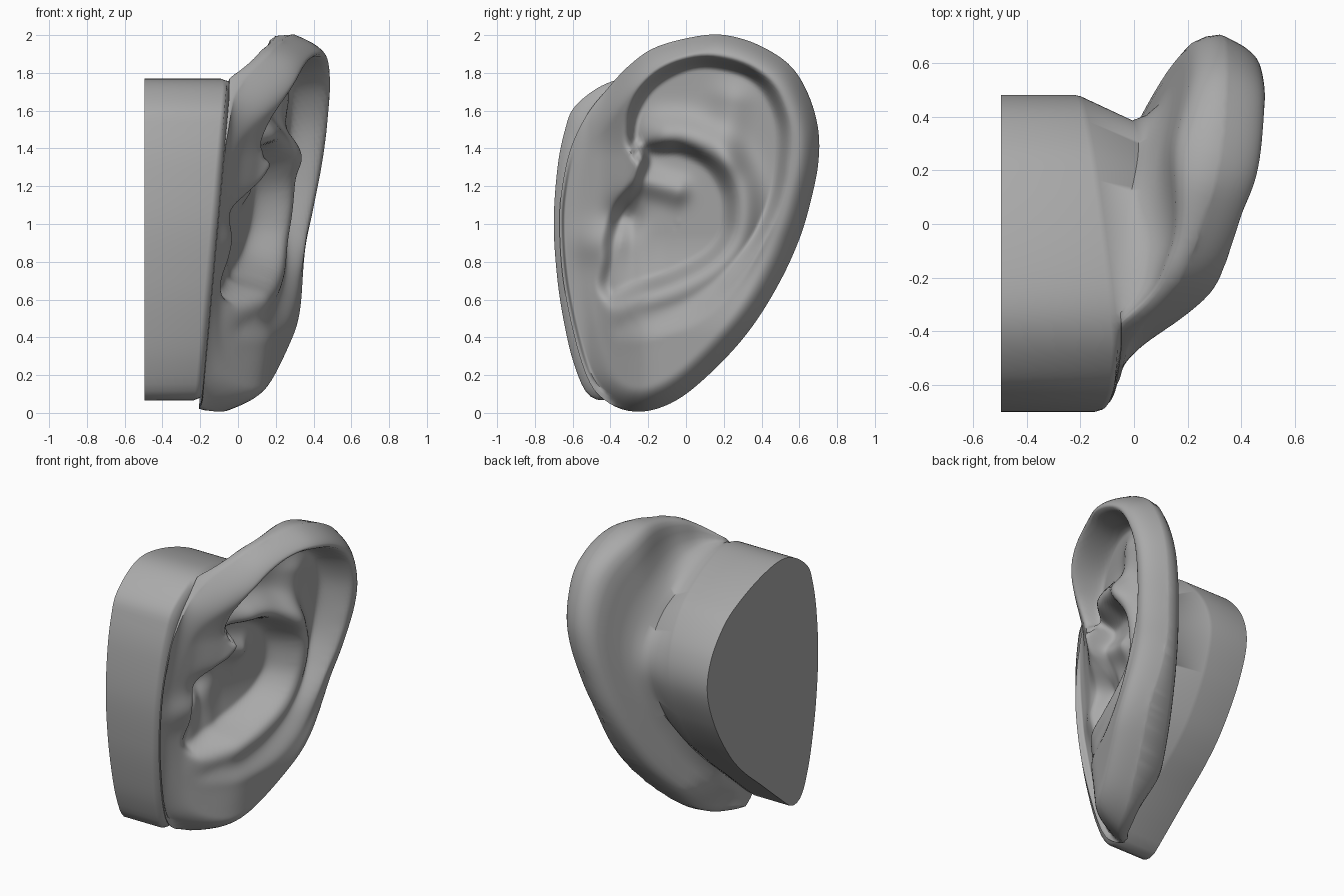
import bpy, bmesh, math
from mathutils import Vector, kdtree
from mathutils.geometry import interpolate_bezier

if "Cube" in bpy.data.objects:
    bpy.data.objects.remove(bpy.data.objects["Cube"], do_unlink=True)

SEGMENTS, RINGS = 176, 72
CENTRE = Vector((-.05, 1))

# Side profiles as (y, z) points
EAR = [(.1, 2), (.26, 1.99), (.42, 1.93), (.56, 1.83), (.65, 1.68), (.7, 1.5), (.7, 1.32),
       (.66, 1.12), (.6, .92), (.5, .7), (.36, .47), (.2, .28), (0, .1), (-.16, .02), (-.3, .01),
       (-.42, .06), (-.51, .16), (-.585, .38), (-.65, .7), (-.67, 1), (-.655, 1.2), (-.61, 1.4),
       (-.53, 1.57), (-.43, 1.7), (-.3, 1.84), (-.15, 1.94)]
BASE = [(-.3, 1.77), (-.1, 1.74), (.13, 1.66), (.3, 1.56), (.44, 1.38), (.48, 1.17), (.4, .92),
        (.25, .67), (.1, .5), (-.1, .33), (-.3, .16), (-.42, .07), (-.52, .1), (-.59, .25),
        (-.64, .45), (-.68, .7), (-.7, 1), (-.68, 1.3), (-.64, 1.5), (-.59, 1.62), (-.45, 1.73)]
HELIX = [(.3, .72), (.42, .95), (.5, 1.15), (.535, 1.37), (.53, 1.55), (.46, 1.72), (.35, 1.82),
         (.2, 1.87), (.05, 1.88), (-.1, 1.83), (-.22, 1.74), (-.29, 1.62), (-.31, 1.5),
         (-.3, 1.41), (-.24, 1.34), (-.33, .95), (-.42, .47), (-.3, .38), (0, .45), (.18, .57)]
CONCHA = [(-.285, 1.42), (-.12, 1.43), (0, 1.42), (.15, 1.34), (.24, 1.2), (.26, 1.05), (.23, .92),
          (.13, .8), (-.05, .7), (-.25, .63), (-.4, .57), (-.47, .66), (-.45, .8), (-.44, .93),
          (-.39, 1.08), (-.33, 1.18), (-.28, 1.25), (-.245, 1.33)]


def smooth(low, high, value):
    t = min(max((value - low) / (high - low), 0), 1)
    return t * t * (3 - 2 * t)


def bump(value, width):
    return math.exp(-(value / width) ** 2)


def segment_distance(p, a, b):
    a, b = Vector(a), Vector(b)
    t = min(max((p - a).dot(b - a) / (b - a).length_squared, 0), 1)
    return (p - a - (b - a) * t).length


class Outline:
    """Closed smooth curve with a radius for every spoke and a distance lookup."""

    def __init__(self, points):
        pts = [Vector((*p, 0)) for p in points]
        n, dense = len(pts), []
        for i in range(n):
            a, b, c, d = (pts[(i + k) % n] for k in (-1, 0, 1, 2))
            dense += interpolate_bezier(b, b + (c - a) / 6, c - (d - b) / 6, c, 24)[:-1]
        self.tree = kdtree.KDTree(len(dense))
        for i, p in enumerate(dense):
            self.tree.insert(p, i)
        self.tree.balance()
        self.radius = [self.cast(dense, 2 * math.pi * i / SEGMENTS) for i in range(SEGMENTS)]

    def cast(self, dense, angle):
        ray, best = Vector((math.cos(angle), math.sin(angle))), 0
        for i, q in enumerate(dense):
            a, b = dense[i - 1].xy - CENTRE, q.xy - CENTRE
            sa, sb = ray.cross(a), ray.cross(b)
            if sa * sb <= 0 and sa != sb:
                best = max(best, ray.dot(a.lerp(b, sa / (sa - sb))))
        return best

    def signed(self, p, spoke):
        dist = self.tree.find((p.x, p.y, 0))[2]
        return dist if (p - CENTRE).length < self.radius[spoke] else -dist


ear, base, helix, concha = (Outline(c) for c in (EAR, BASE, HELIX, CONCHA))


def tilt(p):
    """Tilted plane that the ear lies in, dropping to the cheek at the front."""
    return .05 + .334 * p.x + .123 * p.y - .09 * smooth(-.2, -.46, p.x)


def base_edge(p):
    return -.05 - .09 * (1.75 - p.y) - .1 * max(0, p.x + .45)


def back(p, thick):
    """Rear surface of the ear, thinner at the lobe and where the rim leaves the block."""
    thin = 1 - .5 * smooth(1.5, 1.85, p.y) * smooth(.35, -.1, p.x) - .45 * smooth(.3, .05, p.y)
    return max(base_edge(p) + .01, tilt(p) - thick * thin)


def relief(p, spoke):
    """Carved outer surface of the ear."""
    edge = max(ear.signed(p, spoke), 0)
    in_helix, in_concha = helix.signed(p, spoke), concha.signed(p, spoke)
    ear_side = smooth(-.6, -.35, p.x)
    fade = .3 + .7 * smooth(.5, 1, p.y)
    groove = smooth(-.015, .055 + .15 * (1 - fade), in_helix)
    bowl = smooth(-.012, .07, in_concha)
    # fuller lobe, and a rim that stands out most at the top
    x = tilt(p) + .1 * smooth(.95, .4, p.y) * smooth(-.55, -.15, p.x)
    rise = .04 + .085 * smooth(1.35, 1.75, p.y) * smooth(.7, .1, p.x)
    x += rise * ear_side * (1 - groove)
    # rolled rim
    x -= .18 * max(0, 1 - edge / .13) ** 2 * ear_side
    # groove inside the rim, fading toward the lobe
    x -= .12 * groove * (1 - bowl) * fade
    # inner ridge and its upper branch
    side = smooth(-.32, -.1, p.x + .15 * smooth(1.1, .8, p.y))
    x += .125 * bump(in_concha + .04, .1) * side * (.5 + .5 * fade) * (1 - bowl)
    x += .05 * bump(segment_distance(p, (.2, 1.35), (.24, 1.65)), .1) * (1 - bowl)
    # bowl, canal, and the ridge that runs into the bowl
    x -= .17 * bowl * (.4 + .6 * smooth(-.5, -.1, p.x))
    x -= .09 * bump((p - Vector((-.33, 1.04))).length, .09)
    x += .06 * bump(segment_distance(p, (-.3, 1.25), (-.05, 1.18)), .07) * bowl
    # small front flap
    x += .03 * bump((p - Vector((-.5, .9))).length, .1)
    return x


bm = bmesh.new()


def ring(radius, depth):
    """One loop of vertices: radius(spoke) and depth(point, spoke)."""
    loop = []
    for i in range(SEGMENTS):
        angle = 2 * math.pi * i / SEGMENTS
        p = CENTRE + radius(i) * Vector((math.cos(angle), math.sin(angle)))
        loop.append(bm.verts.new((depth(p, i), p.x, p.y)))
    return loop


def pinch(i):
    return smooth(-.4, .8, math.cos(2 * math.pi * i / SEGMENTS))


def neck(i):
    return min(base.radius[i], ear.radius[i]) * (.985 - .165 * pinch(i))


# Mounting block
loops = [ring(lambda i: base.radius[i], lambda p, i: -.495),
         ring(lambda i: base.radius[i], lambda p, i: base_edge(p) - .03),
         ring(lambda i: base.radius[i] * .99, lambda p, i: base_edge(p) - .008)]
# Neck and back of the ear
loops.append(ring(neck, lambda p, i: base_edge(p) + .01 + .17 * pinch(i)))
for f, thick in ((.07, .28), (.2, .25), (.4, .24), (.65, .24), (.82, .235),
                 (.92, .22), (.98, .185)):
    loops.append(ring(lambda i: neck(i) + f * (ear.radius[i] - neck(i)),
                      lambda p, i: back(p, thick)))
# Outer surface of the ear, from the rim to the middle
rim_start = len(loops)
for k in range(RINGS):
    t = 1 - (k / RINGS) ** 1.15
    loops.append(ring(lambda i: ear.radius[i] * t,
                      lambda p, i: max(relief(p, i), base_edge(p) + .015) if t > .97 else relief(p, i)))

for lower, upper in zip(loops, loops[1:]):
    for i in range(SEGMENTS):
        j = (i + 1) % SEGMENTS
        bm.faces.new((lower[i], lower[j], upper[j], upper[i]))
bm.faces.new(list(reversed(loops[0])))
bm.faces.new(loops[-1])
# Soften the carving
carved = [v for loop in loops[rim_start + 1:] for v in loop]
for _ in range(2):
    bmesh.ops.smooth_vert(bm, verts=carved, factor=.5, use_axis_x=True)
bmesh.ops.recalc_face_normals(bm, faces=bm.faces)

mesh = bpy.data.meshes.new("ear")
bm.to_mesh(mesh)
bm.free()
obj = bpy.data.objects.new("ear", mesh)
bpy.context.collection.objects.link(obj)

grey = bpy.data.materials.new("plain grey")
grey.use_nodes = True
colour = (.4, .4, .4, 1)
grey.diffuse_color = colour
grey.node_tree.nodes["Principled BSDF"].inputs["Base Color"].default_value = colour
mesh.materials.append(grey)

bpy.context.view_layer.objects.active = obj
obj.select_set(True)
bpy.ops.object.shade_smooth_by_angle(angle=math.radians(70))
